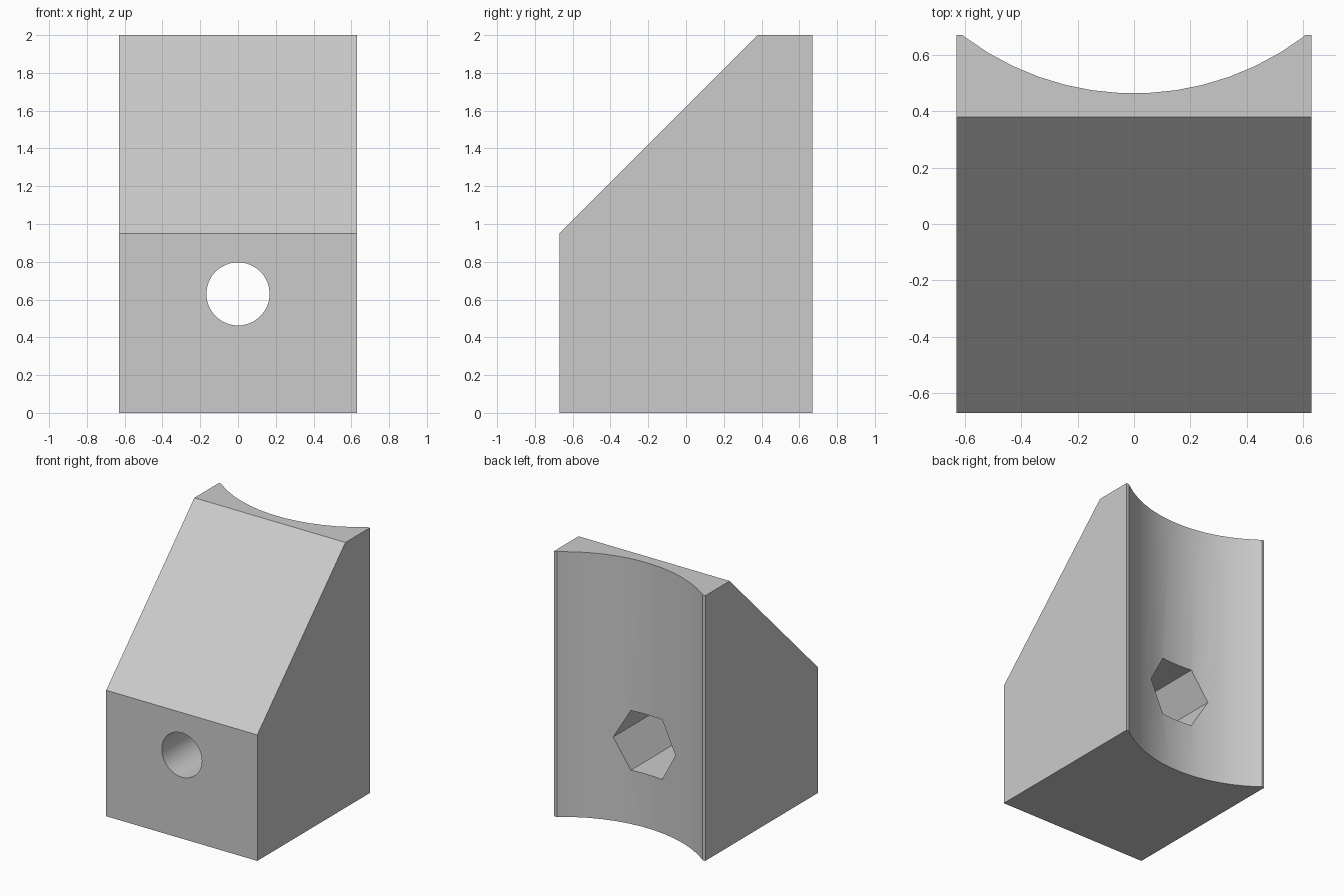
import bpy, bmesh
from math import pi, radians

if "Cube" in bpy.data.objects:
    bpy.data.objects.remove(bpy.data.objects["Cube"], do_unlink=True)

grey = bpy.data.materials.new("plain grey")
grey.use_nodes = True
colour = (0.6, 0.6, 0.6, 1)
grey.diffuse_color = colour
grey.node_tree.nodes["Principled BSDF"].inputs["Base Color"].default_value = colour

HALF_WIDTH, HALF_DEPTH, HOLE_Z = 0.63, 0.67, 0.63


def cutter(name, sides, radius, length, location, rotation):
    bpy.ops.mesh.primitive_cylinder_add(vertices=sides, radius=radius, depth=length,
                                        location=location, rotation=rotation)
    ob = bpy.context.object
    ob.name = name
    ob.data.materials.append(grey)
    ob.hide_render = True
    return ob


# Block: side profile extruded across the width
profile = [(-HALF_DEPTH, 0), (HALF_DEPTH, 0), (HALF_DEPTH, 2), (0.38, 2), (-HALF_DEPTH, 0.95)]
bm = bmesh.new()
side = bm.faces.new([bm.verts.new((-HALF_WIDTH, y, z)) for y, z in profile])
result = bmesh.ops.extrude_face_region(bm, geom=[side])
bmesh.ops.translate(bm, vec=(2 * HALF_WIDTH, 0, 0),
                    verts=[g for g in result["geom"] if isinstance(g, bmesh.types.BMVert)])
bmesh.ops.recalc_face_normals(bm, faces=bm.faces)
mesh = bpy.data.meshes.new("sloped_block")
bm.to_mesh(mesh)
bm.free()
mesh.materials.append(grey)
block = bpy.data.objects.new("sloped_block", mesh)
bpy.context.collection.objects.link(block)

# Cutters: rear round groove, bolt hole, hexagonal nut pocket
pocket_floor, pocket_end = -0.13, 1
cutters = [
    cutter("groove_cutter", 64, 1, 3, (0, 1.463, 1), (0, 0, pi / 64)),
    cutter("bolt_hole_cutter", 64, 0.167, 3, (0, 0, HOLE_Z), (pi / 2, 0, 0)),
    cutter("nut_pocket_cutter", 6, 0.26, pocket_end - pocket_floor,
           (0, (pocket_end + pocket_floor) / 2, HOLE_Z), (pi / 2, pi / 6, 0)),
]

bpy.ops.object.select_all(action="DESELECT")
bpy.context.view_layer.objects.active = block
block.select_set(True)
for ob in cutters:
    mod = block.modifiers.new(ob.name, "BOOLEAN")
    mod.operation = "DIFFERENCE"
    mod.solver = "EXACT"
    mod.object = ob
    bpy.ops.object.modifier_apply(modifier=mod.name)
    bpy.data.objects.remove(ob, do_unlink=True)

bpy.ops.object.shade_smooth_by_angle(angle=radians(20))
